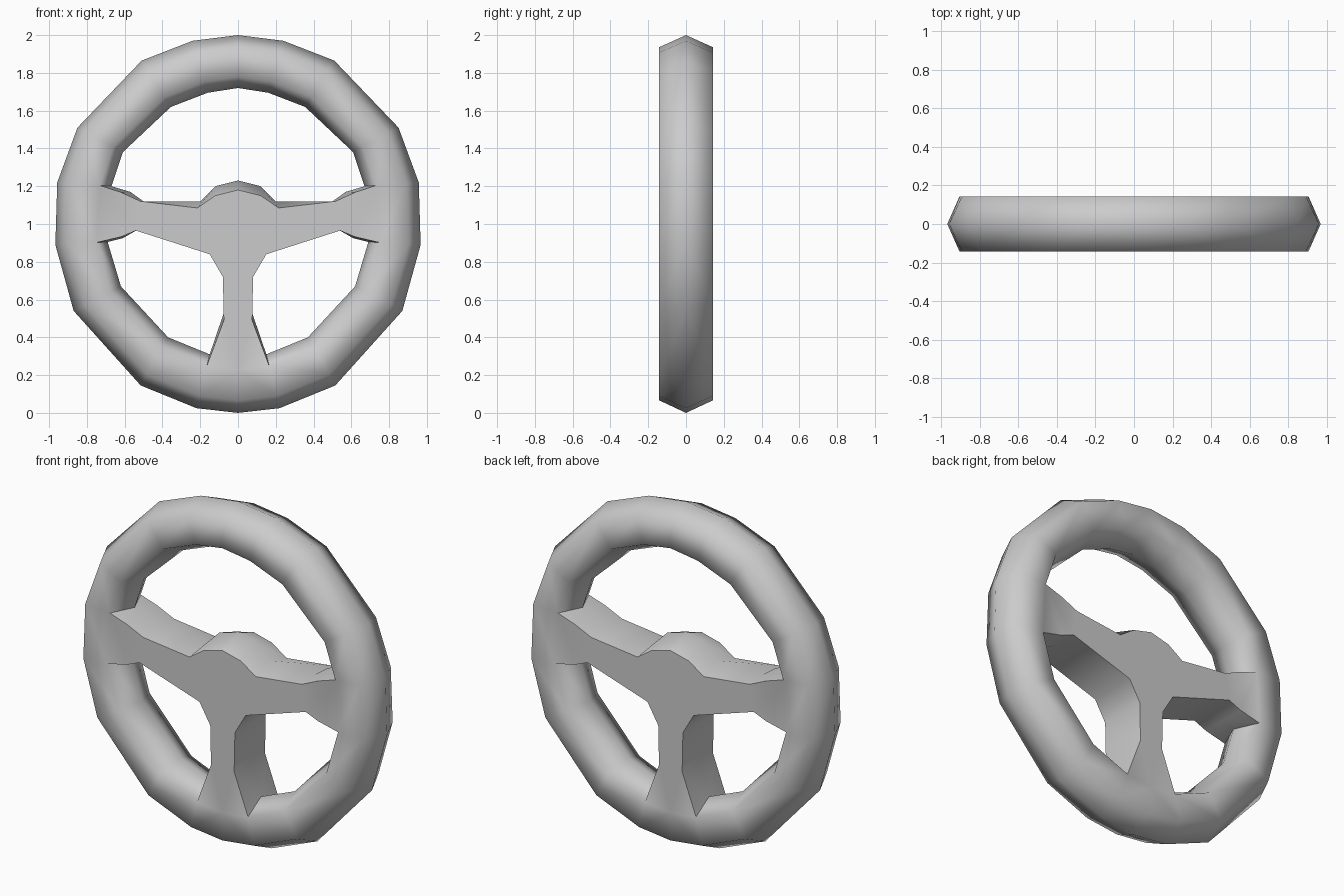
import bpy, bmesh

if "Cube" in bpy.data.objects:
    bpy.data.objects.remove(bpy.data.objects["Cube"])

H = 0.143  # half depth of the wheel

# Right half of the rim: (outer x, z, inner x, z), from top to bottom
RIM = [(0, 2.0, 0, 1.72), (.24, 1.97, .16, 1.695), (.51, 1.865, .355, 1.62),
       (.85, 1.51, .61, 1.38), (.957, 1.22, .67, 1.2), (.967, .89, .69, .905),
       (.87, .54, .62, .67), (.515, .145, .37, .4), (.22, .025, .15, .31),
       (0, 0, 0, .29)]
# Spoke edges: (front x, z, middle x, z)
HUB_TOP = [(.62, 1.168, .57, 1.17), (.515, 1.12, .5, 1.12), (.215, 1.085, .2, 1.12),
           (.12, 1.15, .12, 1.2), (0, 1.18, 0, 1.23)]
UNDERSIDE = [(.62, .932, .61, .925), (.54, .965, .54, .965), (.15, .84, .15, .84),
             (.08, .72, .08, .72), (.075, .49, .075, .53)]

bm = bmesh.new()


def vert(x, y, z):
    return bm.verts.new((x, y, z))


def strip(rows):
    for a, b in zip(rows, rows[1:]):
        for i in range(len(a) - 1):
            bm.faces.new((a[i], a[i + 1], b[i + 1], b[i]))


# Quarter of the rim, half-hexagon section; inner wall left open at the spokes
stations = []
for ox, oz, ix, iz in RIM:
    def along(t, y):
        return vert(ox + (ix - ox) * t, y, oz + (iz - oz) * t)
    stations.append([along(0, 0), along(.23, -H), along(.785, -H), along(1, 0)])
strip([s[:3] for s in stations])
strip([s[2:] for s in stations[:5]])
strip([s[2:] for s in stations[5:9]])


# Spoke side walls, joined to the rim openings
def edge_rows(points):
    return [[vert(a, -H, b), vert(c, 0, d)] for a, b, c, d in points]


top = [stations[4][2:]] + edge_rows(HUB_TOP)
under = [stations[5][2:]] + edge_rows(UNDERSIDE) + [stations[8][2:]]
strip(top)
strip(under)

# Flat front plate of hub and spokes
bm.faces.new([r[0] for r in reversed(top)] + [r[0] for r in under] + [stations[9][2]])
bmesh.ops.delete(bm, geom=[v for v in bm.verts if not v.link_faces], context='VERTS')

mesh = bpy.data.meshes.new("steering_wheel")
bm.to_mesh(mesh)
bm.free()
wheel = bpy.data.objects.new("steering_wheel", mesh)
bpy.context.collection.objects.link(wheel)
bpy.context.view_layer.objects.active = wheel
wheel.select_set(True)

# Mirror left-right and front-back
mirror = wheel.modifiers.new("mirror", 'MIRROR')
mirror.use_axis = (True, True, False)
bpy.ops.object.modifier_apply(modifier=mirror.name)

# Consistent normals, smooth rim with crisp spoke edges
bm = bmesh.new()
bm.from_mesh(mesh)
bmesh.ops.recalc_face_normals(bm, faces=bm.faces)
bm.to_mesh(mesh)
bm.free()
bpy.ops.object.shade_smooth_by_angle(angle=1.222)
